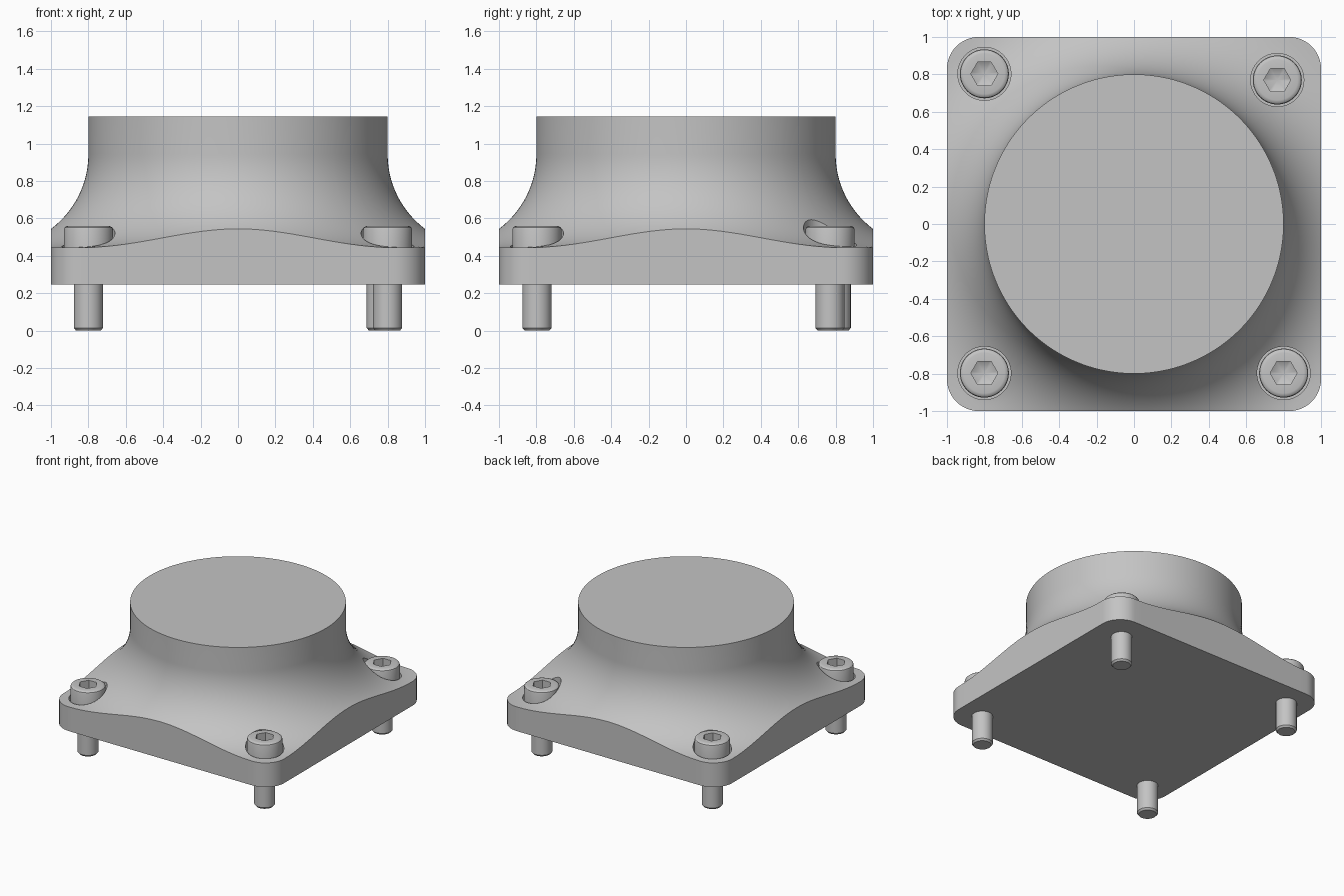
import bpy, bmesh, math
from math import pi, cos, sin

if "Cube" in bpy.data.objects:
    bpy.data.objects.remove(bpy.data.objects["Cube"])

metal = bpy.data.materials.new("plain grey metal")
metal.diffuse_color = (0.55, 0.55, 0.55, 1)
metal.use_nodes = True
metal.node_tree.nodes["Principled BSDF"].inputs["Base Color"].default_value = metal.diffuse_color

NECK_R, FILLET, PLATE_Z, NECK_Z, BASE_Z, TOP_Z = 0.8, 0.5, 0.444, 0.944, 0.246, 1.144
CORNER = 0.17
SCREWS = [(-0.8, -0.797), (0.8, -0.797), (-0.8, 0.803), (0.766, 0.77)]


def skin(name, rings, tip=None):
    """Join equal-length rings into a closed mesh; tip closes the last ring as a cone."""
    bm = bmesh.new()
    loops = [[bm.verts.new(p) for p in ring] for ring in rings]
    n = len(loops[0])
    for a, b in zip(loops, loops[1:]):
        for i in range(n):
            j = (i + 1) % n
            bm.faces.new((a[i], a[j], b[j], b[i]))
    bm.faces.new(loops[0][::-1])
    if tip:
        t = bm.verts.new(tip)
        for i in range(n):
            bm.faces.new((loops[-1][i], loops[-1][(i + 1) % n], t))
    else:
        bm.faces.new(loops[-1])
    bmesh.ops.recalc_face_normals(bm, faces=bm.faces)
    me = bpy.data.meshes.new(name)
    bm.to_mesh(me)
    bm.free()
    me.materials.append(metal)
    return me


def add(name, me, loc=(0, 0, 0)):
    ob = bpy.data.objects.new(name, me)
    ob.location = loc
    bpy.context.collection.objects.link(ob)
    return ob


def activate(ob):
    bpy.ops.object.select_all(action='DESELECT')
    ob.select_set(True)
    bpy.context.view_layer.objects.active = ob


def circle(r, z, n=48):
    return [(r * cos(2 * pi * i / n), r * sin(2 * pi * i / n), z) for i in range(n)]


# Rounded square outline as (angle, distance), one quarter turn at a time
edge, outline = 1 - CORNER, []
side_angle = math.atan2(edge, 1)
for q in range(4):
    for i in range(-18, 18):
        a = side_angle * i / 18
        outline.append((a + q * pi / 2, 1 / cos(a)))
    for i in range(12):
        t = pi / 2 * i / 12
        x, y = edge + CORNER * cos(t), edge + CORNER * sin(t)
        outline.append((math.atan2(y, x) + q * pi / 2, math.hypot(x, y)))


def flare(r):
    """Height of the concave fillet between neck and plate."""
    d = max(0, NECK_R + FILLET - r)
    return NECK_Z - math.sqrt(max(0, FILLET ** 2 - d ** 2))


def body_ring(f, z=None):
    ring = []
    for a, d in outline:
        r = NECK_R + (d - NECK_R) * f
        ring.append((r * cos(a), r * sin(a), flare(r) if z is None else z))
    return ring


# Flange body: square base flowing up into the round neck
STEPS = 28
rings = [body_ring(1, BASE_Z)]
rings += [body_ring((1 - i / STEPS) ** 2) for i in range(STEPS + 1)]
rings.append(body_ring(0, TOP_Z))
body = add("flange_body", skin("flange_body", rings))

# Round pockets for the screw heads
for x, y in SCREWS:
    cutter = add("pocket_cutter", skin("pocket_cutter", [circle(0.142, 0.404, 64), circle(0.142, 0.9, 64)]), (x, y, 0))
    cutter.hide_render = True
    mod = body.modifiers.new("pocket", 'BOOLEAN')
    mod.operation, mod.solver, mod.object = 'DIFFERENCE', 'EXACT', cutter
    activate(body)
    bpy.ops.object.modifier_apply(modifier=mod.name)
    bpy.data.objects.remove(cutter)
activate(body)
bpy.ops.object.shade_smooth_by_angle(angle=math.radians(30))


def hexagon(r, z, n=48):
    pts = []
    for i in range(n):
        a = 2 * pi * i / n
        d = r * cos(pi / 6) / cos(a % (pi / 3) - pi / 6)
        pts.append((d * cos(a), d * sin(a), z))
    return pts


# Socket head screws with a hexagonal recess
profile = [(0.066, 0), (0.078, 0.014), (0.078, 0.404), (0.131, 0.404), (0.131, 0.54),
           (0.128, 0.55), (0.12, 0.557), (0.108, 0.56)]
screw = skin("screw", [circle(r, z) for r, z in profile] + [hexagon(0.072, 0.56), hexagon(0.072, 0.485)],
             tip=(0, 0, 0.45))
for i, (x, y) in enumerate(SCREWS):
    ob = add("screw_%d" % (i + 1), screw, (x, y, 0))
activate(ob)
bpy.ops.object.shade_smooth_by_angle(angle=math.radians(30))
